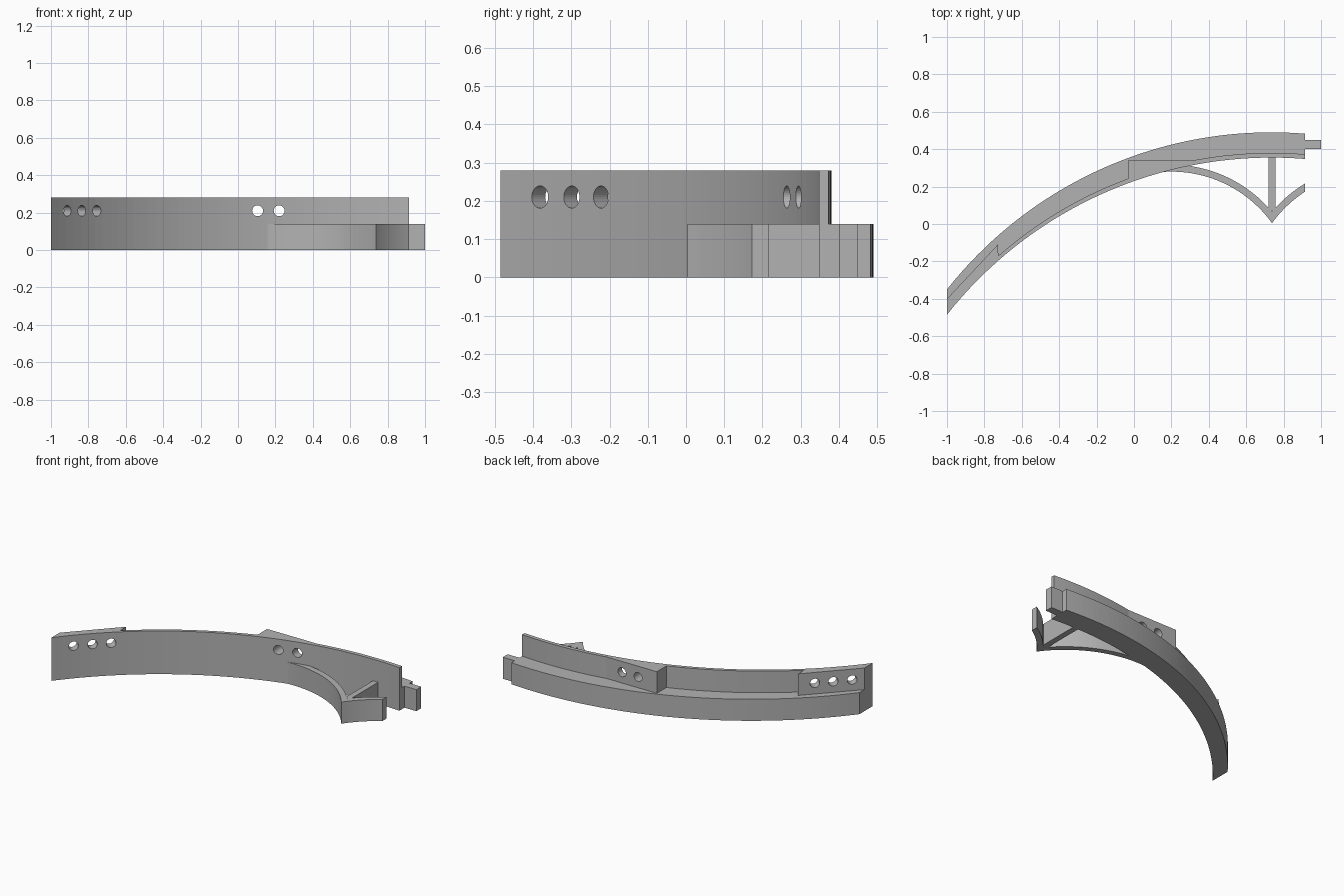
import bpy, bmesh
from math import sqrt
from mathutils import Vector, Matrix

if "Cube" in bpy.data.objects:
    bpy.data.objects.remove(bpy.data.objects["Cube"], do_unlink=True)

GREY = (0.45, 0.45, 0.45, 1)
mat = bpy.data.materials.new("plain grey")
mat.use_nodes = True
mat.diffuse_color = GREY
mat.node_tree.nodes["Principled BSDF"].inputs["Base Color"].default_value = GREY

LEFT, RIGHT, APEX = -1.0, 0.915, 0.735
RADIUS, STEP, TOP = 2.212, 0.14, 0.28


def add_object(name, bm):
    bmesh.ops.recalc_face_normals(bm, faces=bm.faces)
    mesh = bpy.data.meshes.new(name)
    bm.to_mesh(mesh)
    bm.free()
    mesh.materials.append(mat)
    obj = bpy.data.objects.new(name, mesh)
    bpy.context.collection.objects.link(obj)
    return obj


def prism(name, outline, z0, z1):
    """Extrude a plan outline upward."""
    bm = bmesh.new()
    face = bm.faces.new([bm.verts.new((x, y, z0)) for x, y in outline])
    grown = bmesh.ops.extrude_face_region(bm, geom=[face])["geom"]
    verts = [v for v in grown if isinstance(v, bmesh.types.BMVert)]
    bmesh.ops.translate(bm, verts=verts, vec=(0, 0, z1 - z0))
    return add_object(name, bm)


def arc(x0, x1, cx, top, r, n):
    """Upper part of a circle, sampled from x0 to x1."""
    xs = [x0 + (x1 - x0) * i / n for i in range(n + 1)]
    return [(x, top - r + sqrt(r * r - (x - cx) ** 2)) for x in xs]


def rail(x0, x1, top, n=48):
    return arc(x0, x1, APEX, top, RADIUS, n)


INNER, OUTER, WALL = 0.355, 0.49, 0.38

# Curved lower rail and its end tab
prism("lower_rail", rail(LEFT, RIGHT, INNER) + rail(RIGHT, LEFT, OUTER), 0, STEP)
prism("end_tab", [(0.9, 0.4), (1, 0.4), (1, 0.45), (0.9, 0.45)], 0, STEP)

# Thin upper wall with two thickened mounting pads
wall = prism("upper_wall",
             rail(LEFT, RIGHT, INNER) + rail(RIGHT, 0.33, WALL, 16)
             + [(-0.03, 0.342)] + rail(-0.03, -0.725, WALL, 18)
             + [(-0.728, -0.11), (LEFT, -0.4)], STEP, TOP)

# Screw holes through the pads
bm = bmesh.new()
slanted, straight = Vector((-0.73, 0.68, 0)), Vector((0, 1, 0))
for x, axis in [(-0.913, slanted), (-0.835, slanted), (-0.755, slanted),
                (0.105, straight), (0.22, straight)]:
    y = rail(x, x, INNER, 1)[0][1]
    turn = axis.to_track_quat("Z", "Y").to_matrix().to_4x4()
    bmesh.ops.create_cone(bm, cap_ends=True, segments=32, radius1=0.029, radius2=0.029,
                          depth=0.5, matrix=Matrix.Translation((x, y, 0.21)) @ turn)
cutter = add_object("hole_cutter", bm)
cutter.hide_render = True
mod = wall.modifiers.new("holes", "BOOLEAN")
mod.operation, mod.solver, mod.object = "DIFFERENCE", "EXACT", cutter
bpy.context.view_layer.objects.active = wall
bpy.ops.object.modifier_apply(modifier=mod.name)
bpy.data.objects.remove(cutter, do_unlink=True)

# Two mirrored curved arms meeting in a point, tied back by a strut
TIP, ARM, THICK = 0.738, 0.663, 0.037
ARM_X, ARM_TOP = 0.2, 0.28


def arm(start):
    return (arc(start, TIP, ARM_X, ARM_TOP, ARM, 24)
            + arc(TIP, start, ARM_X, ARM_TOP + THICK, ARM + THICK, 24))


prism("long_arm", arm(0.15), 0, STEP)
prism("short_arm", [(2 * TIP - x, y) for x, y in arm(2 * TIP - RIGHT)], 0, STEP)
prism("strut", [(0.72, 0.07), (0.757, 0.07), (0.757, 0.36), (0.72, 0.36)], 0, STEP)
